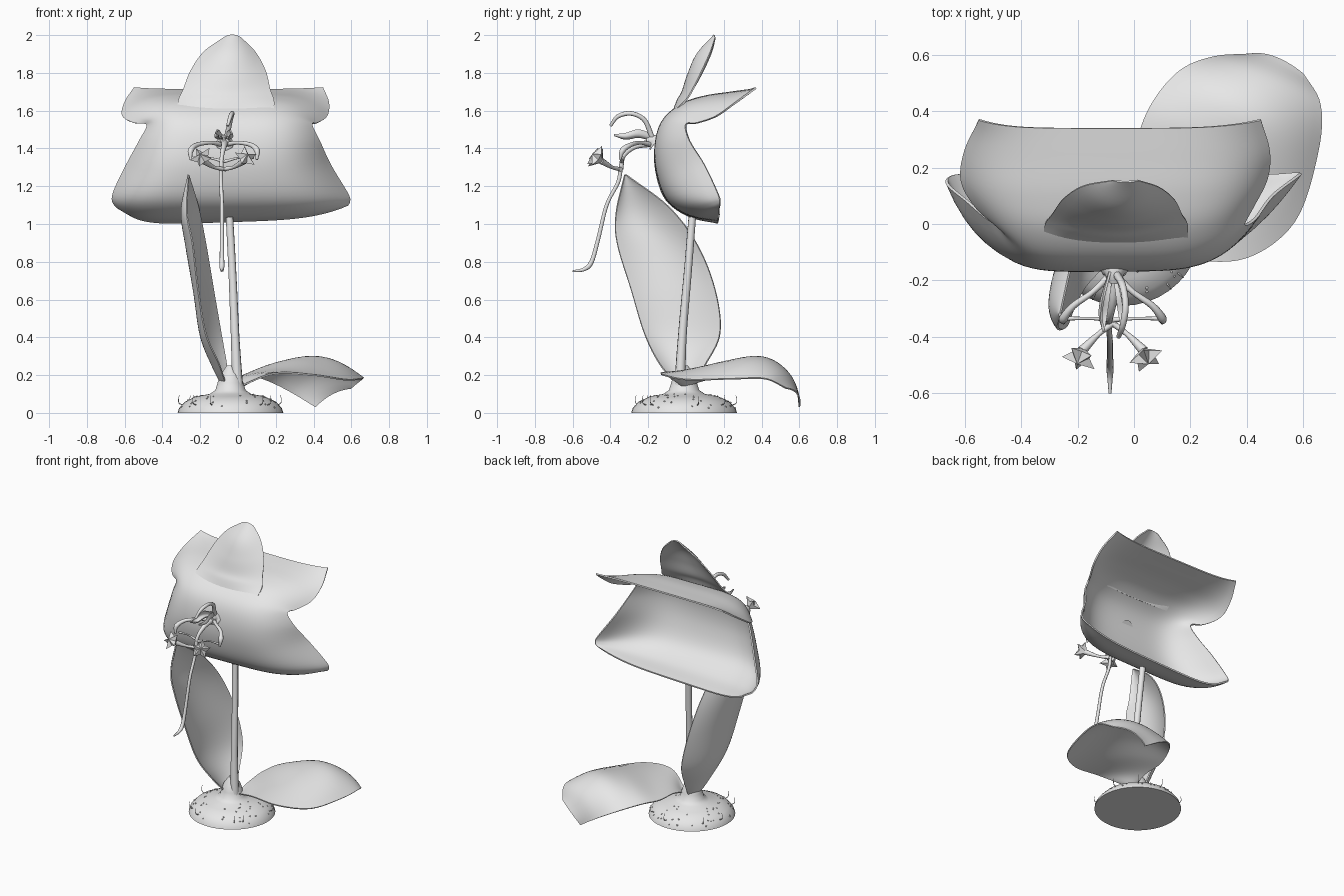
import bpy, bmesh, math, random
from mathutils import Vector, Matrix

if "Cube" in bpy.data.objects:
    bpy.data.objects.remove(bpy.data.objects["Cube"], do_unlink=True)
random.seed(4)

grey = bpy.data.materials.new("pale grey")
grey.use_nodes = True
grey.diffuse_color = (0.8, 0.8, 0.8, 1)
grey.node_tree.nodes["Principled BSDF"].inputs["Base Color"].default_value = grey.diffuse_color


def finish(obj, angle=45):
    """Apply modifiers, assign the colour and smooth the soft edges."""
    bpy.ops.object.select_all(action="DESELECT")
    bpy.context.view_layer.objects.active = obj
    obj.select_set(True)
    bpy.ops.object.convert(target="MESH")
    obj = bpy.context.object
    obj.data.materials.clear()
    obj.data.materials.append(grey)
    bpy.ops.object.shade_smooth_by_angle(angle=math.radians(angle))


def add_object(name, data):
    obj = bpy.data.objects.new(name, data)
    bpy.context.collection.objects.link(obj)
    return obj


def from_bmesh(name, bm):
    bmesh.ops.recalc_face_normals(bm, faces=bm.faces)
    mesh = bpy.data.meshes.new(name)
    bm.to_mesh(mesh)
    bm.free()
    return add_object(name, mesh)


def spline(points, steps):
    """Smooth path through the points."""
    pts = [Vector(p) for p in points]
    pts = [pts[0] * 2 - pts[1]] + pts + [pts[-1] * 2 - pts[-2]]
    path = []
    for a, b, c, d in zip(pts, pts[1:], pts[2:], pts[3:]):
        for i in range(steps):
            t = i / steps
            path.append(b + (c - a) * t / 2 + (a * 2 - b * 5 + c * 4 - d) * t * t / 2
                        + (b * 3 - a - c * 3 + d) * t ** 3 / 2)
    return path + [pts[-2]]


def sheet(name, rows, thickness=0.008, steps=6, across=16, power=(2, 2)):
    """Petal or leaf through rows of left edge, middle and right edge points."""
    left, middle, right = (spline(column, steps) for column in zip(*rows))
    bm = bmesh.new()
    grid = []
    for a, m, b in zip(left, middle, right):
        line = []
        for i in range(across + 1):
            u = 2 * i / across - 1
            bend = abs(u) ** power[u > 0]
            line.append(bm.verts.new(m + (b - a) * u / 2 + ((a + b) / 2 - m) * bend))
        grid.append(line)
    for low, high in zip(grid, grid[1:]):
        for i in range(across):
            bm.faces.new((low[i], low[i + 1], high[i + 1], high[i]))
    obj = from_bmesh(name, bm)
    solid = obj.modifiers.new("thickness", "SOLIDIFY")
    solid.thickness = thickness
    solid.offset = 0
    finish(obj)


def tube(name, points, radii):
    """Round tapering strand along a path."""
    curve = bpy.data.curves.new(name, "CURVE")
    curve.dimensions = "3D"
    curve.bevel_depth = 1
    curve.bevel_resolution = 3
    curve.use_fill_caps = True
    path = spline(points, 6)
    line = curve.splines.new("POLY")
    line.points.add(len(path) - 1)
    for i, (point, co) in enumerate(zip(line.points, path)):
        f = i / (len(path) - 1) * (len(radii) - 1)
        k = min(int(f), len(radii) - 2)
        point.co = (*co, 1)
        point.radius = radii[k] + (radii[k + 1] - radii[k]) * (f - k)
    finish(add_object(name, curve))


# Domed base with a flared collar
base_centre = Vector((-.04, -.01, 0))
profile = [(.28, 0), (.272, .025), (.24, .06), (.18, .088), (.11, .1), (.08, .12), (.068, .16), (.055, .2), (.02, .25)]
bm = bmesh.new()
sides = 40
rings = []
for r, z in profile:
    rings.append([bm.verts.new(base_centre + Vector((r * math.cos(a), r * math.sin(a), z)))
                  for a in (math.tau * i / sides for i in range(sides))])
for low, high in zip(rings, rings[1:]):
    for i in range(sides):
        j = (i + 1) % sides
        bm.faces.new((low[i], low[j], high[j], high[i]))
bm.faces.new(rings[0])
bm.faces.new(rings[-1])
finish(from_bmesh("base_mound", bm))

# Small warts over the dome and bristles round its rim
bm = bmesh.new()
for i in range(60):
    k = random.choice((1, 1, 2, 2, 3))
    t = random.random()
    r, z = (p + (q - p) * t for p, q in zip(profile[k], profile[k + 1]))
    spot = base_centre + Matrix.Rotation(random.uniform(0, math.tau), 3, "Z") @ Vector((r, 0, z))
    bmesh.ops.create_icosphere(bm, subdivisions=1, radius=random.uniform(.004, .006),
                               matrix=Matrix.Translation(spot))
finish(from_bmesh("base_warts", bm))
for i in range(9):
    turn = Matrix.Rotation(math.tau * i / 9 + random.random() / 2, 3, "Z")
    hook = [(.25, 0, .04), (.275, 0, .05), (.28, 0, .07), (.275, 0, .095)]
    tube("base_bristle", [base_centre + turn @ Vector(p) for p in hook], (.003, .002, .001))

# Stalk
tube("stalk", [(0, -.035, .1), (-.015, -.02, .4), (-.03, .01, .75), (-.045, .033, 1.035)], (.03, .023, .021, .02))

# Leaves
sheet("upright_leaf", [
    [(-.06, -.04, .14), (-.08, 0, .14), (-.05, .04, .14)],
    [(-.1, -.14, .26), (-.13, -.02, .24), (-.06, .1, .25)],
    [(-.17, -.22, .42), (-.19, -.03, .4), (-.09, .18, .42)],
    [(-.21, -.29, .65), (-.225, -.07, .63), (-.13, .155, .65)],
    [(-.24, -.365, .9), (-.27, -.15, .88), (-.17, .06, .89)],
    [(-.27, -.37, 1.06), (-.295, -.25, 1.07), (-.21, -.09, 1.09)],
    [(-.26, -.325, 1.26), (-.263, -.32, 1.26), (-.26, -.315, 1.26)]])
sheet("drooping_leaf", [
    [(0, .02, .15), (.02, 0, .14), (.03, -.03, .15)],
    [(.01, .13, .18), (.1, .02, .2), (.2, -.12, .21)],
    [(.01, .28, .19), (.22, .12, .235), (.4, -.12, .2)],
    [(.06, .42, .2), (.33, .26, .28), (.57, .01, .175)],
    [(.16, .54, .17), (.41, .4, .295), (.65, .25, .18)],
    [(.28, .59, .11), (.46, .52, .225), (.66, .42, .18)],
    [(.41, .6, .03), (.5, .59, .1), (.6, .53, .13)]])

# Flower: a wide sheet folded into an upper and a lower lip, with one raised petal
sheet("folded_bloom", [
    [(-.55, .37, 1.72), (-.05, .34, 1.71), (.45, .37, 1.72)],
    [(-.6, .26, 1.64), (-.05, .23, 1.695), (.48, .26, 1.64)],
    [(-.61, .15, 1.57), (-.05, .1, 1.675), (.47, .16, 1.57)],
    [(-.55, .05, 1.535), (-.05, -.02, 1.635), (.42, .06, 1.535)],
    [(-.48, 0, 1.525), (-.05, -.12, 1.55), (.39, 0, 1.525)],
    [(-.52, .02, 1.44), (-.05, -.16, 1.43), (.43, .02, 1.44)],
    [(-.59, .08, 1.31), (-.05, -.155, 1.28), (.49, .1, 1.31)],
    [(-.66, .14, 1.16), (-.05, -.1, 1.13), (.58, .17, 1.16)],
    [(-.65, .17, 1.1), (-.04, .02, 1.045), (.59, .18, 1.12)],
    [(-.59, .18, 1.06), (-.03, .17, 1.015), (.58, .18, 1.1)]], .01, across=40, power=(5.5, 4))
sheet("raised_petal", [
    [(-.32, -.055, 1.6), (-.06, -.066, 1.6), (.19, -.055, 1.6)],
    [(-.315, 0, 1.655), (-.06, -.045, 1.655), (.19, 0, 1.655)],
    [(-.29, .035, 1.71), (-.06, -.02, 1.7), (.17, .035, 1.71)],
    [(-.25, .09, 1.81), (-.05, .01, 1.79), (.145, .085, 1.81)],
    [(-.18, .135, 1.91), (-.04, .06, 1.9), (.09, .13, 1.91)],
    [(-.075, .155, 1.985), (-.03, .15, 2), (.015, .155, 1.985)]])

# Throat, curled strand and the neck that carries the hanging parts
middle = -.075
tube("throat", [(-.07, -.163, 1.43), (-.07, -.18, 1.44), (-.07, -.21, 1.44)], (.05, .033, .022))
tube("curled_strand", [(-.06, -.18, 1.46), (-.04, -.22, 1.55), (-.03, -.29, 1.585),
                       (-.04, -.36, 1.57), (-.055, -.4, 1.52)], (.014, .012, .012, .008))
tube("hanging_neck", [(-.07, -.18, 1.43), (middle, -.27, 1.41), (-.085, -.33, 1.36), (-.09, -.345, 1.29)],
     (.022, .015, .011, .013))
tube("tail", [(-.09, -.345, 1.3), (-.09, -.36, 1.22), (-.085, -.42, 1.1), (-.085, -.465, .92),
              (-.085, -.5, .8), (-.085, -.54, .76), (-.085, -.6, .75)], (.012, .01, .011, .013, .005))

for side, label in ((-1, "right"), (1, "left")):
    def mirrored(points):
        return [(middle + side * x, y, z) for x, y, z in points]

    # Side arms with thickened ends, short blades and thin crossing threads
    tube(label + "_arm", mirrored([(.01, -.18, 1.42), (.07, -.24, 1.43), (.14, -.29, 1.42),
                                   (.175, -.335, 1.39), (.175, -.35, 1.34)]), (.013, .01, .012, .016, .006))
    tube(label + "_thread", mirrored([(0, -.34, 1.33), (.08, -.335, 1.35), (.16, -.335, 1.35)]), (.009, .005, .007))
    sheet(label + "_blade", [mirrored(row) for row in (
        [(.0, -.17, 1.44), (.01, -.17, 1.45), (.01, -.17, 1.47)],
        [(.01, -.25, 1.46), (.035, -.25, 1.47), (.03, -.25, 1.5)],
        [(.02, -.32, 1.45), (.045, -.32, 1.46), (.04, -.32, 1.48)],
        [(.03, -.38, 1.47), (.032, -.38, 1.47), (.034, -.38, 1.475)])], .008, 4, 6)
    tube(label + "_flower_stalk", mirrored([(-.01, -.345, 1.29), (.05, -.39, 1.3), (.11, -.45, 1.335)]),
         (.012, .009, .018))

    # Star-shaped little flower tilted upward
    bm = bmesh.new()
    rim = []
    for i in range(10):
        a = math.tau * i / 10 + side / 4
        r, y = ((.065, -.015), (.034, 0))[i % 2]
        rim.append(bm.verts.new((r * math.cos(a), y, r * math.sin(a))))
    front, back = bm.verts.new((0, -.035, 0)), bm.verts.new((0, .04, 0))
    for i in range(10):
        for tip in (front, back):
            bm.faces.new((rim[i], rim[(i + 1) % 10], tip))
    star = from_bmesh(label + "_star_flower", bm)
    star.location = (middle + side * .115, -.47, 1.35)
    star.rotation_euler = (-.6, 0, side * .4)
    finish(star, 25)
